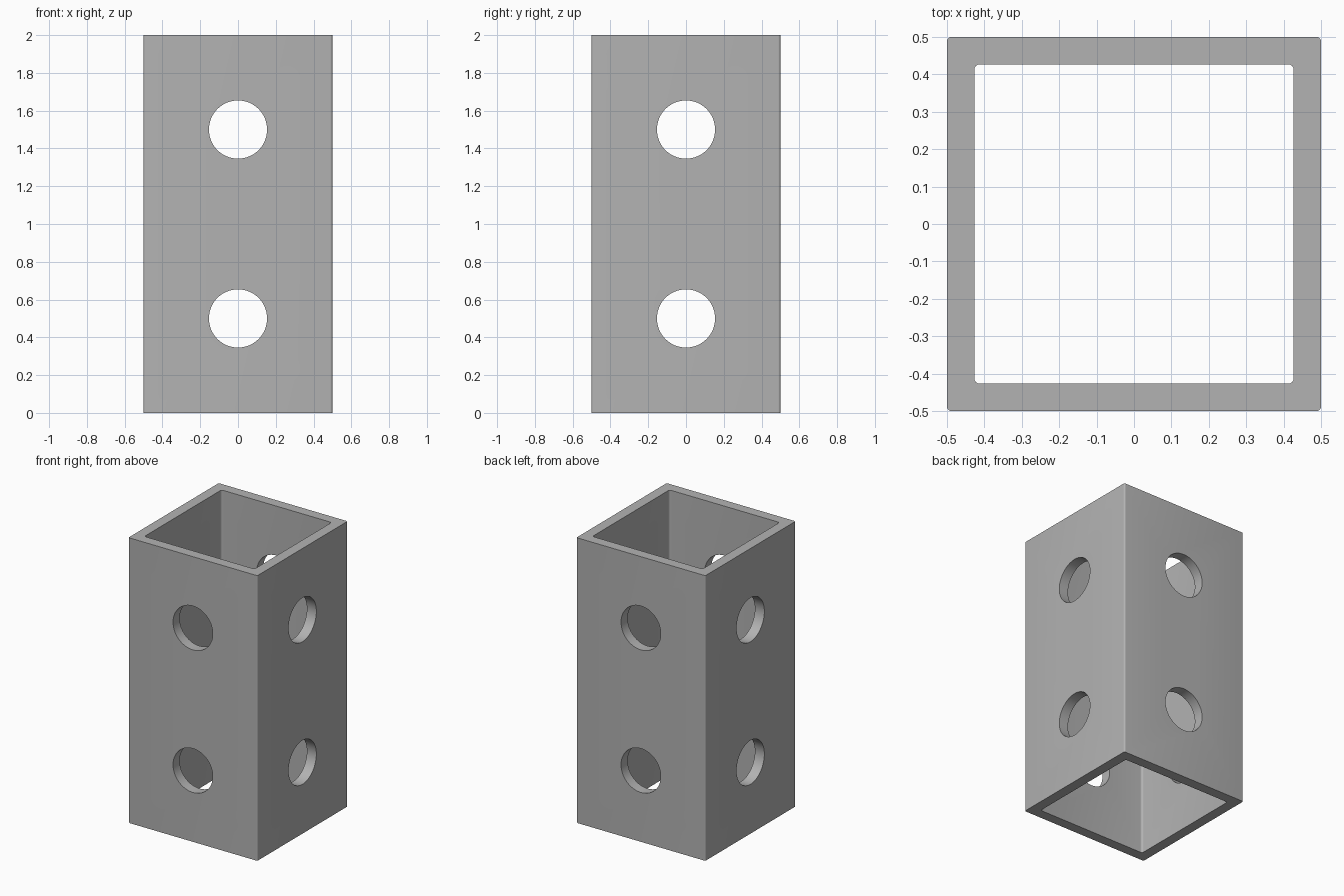
import bpy, bmesh
from math import sin, cos, pi

HEIGHT = 2.0
HOLE_RADIUS = 0.154
HOLE_HEIGHTS = (0.5, 1.5)
CORNER_STEPS = 5

if "Cube" in bpy.data.objects:
    bpy.data.objects.remove(bpy.data.objects["Cube"], do_unlink=True)

# Plain grey metal
grey = bpy.data.materials.new("grey metal")
grey.use_nodes = True
grey.diffuse_color = (0.45, 0.45, 0.45, 1)
grey.node_tree.nodes["Principled BSDF"].inputs["Base Color"].default_value = grey.diffuse_color


def rounded_square(bm, half, radius, z):
    """Closed loop of vertices around a square with rounded corners."""
    loop = []
    for corner in range(4):
        a0 = corner * pi / 2
        mid = a0 + pi / 4
        cx = (half - radius) * (1 if cos(mid) > 0 else -1)
        cy = (half - radius) * (1 if sin(mid) > 0 else -1)
        for i in range(CORNER_STEPS + 1):
            a = a0 + pi / 2 * i / CORNER_STEPS
            loop.append(bm.verts.new((cx + radius * cos(a), cy + radius * sin(a), z)))
    return loop


# Square tube: outer wall, top rim, inner wall, bottom rim
bm = bmesh.new()
loops = [rounded_square(bm, half, radius, z) for half, radius, z in (
    (0.5, 0.012, 0), (0.5, 0.012, HEIGHT), (0.427, 0.015, HEIGHT), (0.427, 0.015, 0))]
for k, lower in enumerate(loops):
    upper = loops[(k + 1) % len(loops)]
    for i in range(len(lower)):
        j = (i + 1) % len(lower)
        bm.faces.new((lower[i], lower[j], upper[j], upper[i]))
bmesh.ops.recalc_face_normals(bm, faces=bm.faces)
mesh = bpy.data.meshes.new("square_tube")
bm.to_mesh(mesh)
bm.free()
mesh.materials.append(grey)
tube = bpy.data.objects.new("square_tube", mesh)
bpy.context.collection.objects.link(tube)


def drill(z, rotation):
    """Cut one round hole straight through two opposite walls."""
    bpy.ops.mesh.primitive_cylinder_add(vertices=64, radius=HOLE_RADIUS, depth=1.4,
                                        location=(0, 0, z), rotation=rotation)
    cutter = bpy.context.object
    cutter.name = "hole_cutter"
    cutter.hide_render = True
    cutter.data.materials.append(grey)
    cut = tube.modifiers.new("hole", "BOOLEAN")
    cut.operation = "DIFFERENCE"
    cut.solver = "EXACT"
    cut.object = cutter
    bpy.context.view_layer.objects.active = tube
    bpy.ops.object.modifier_apply(modifier=cut.name)
    bpy.data.objects.remove(cutter, do_unlink=True)


# Two rows of holes through all four walls
for z in HOLE_HEIGHTS:
    drill(z, (pi / 2, 0, 0))
    drill(z, (0, pi / 2, 0))

# Smooth round edges, sharp rims
bpy.ops.object.select_all(action="DESELECT")
tube.select_set(True)
bpy.context.view_layer.objects.active = tube
bpy.ops.object.shade_smooth_by_angle(angle=pi / 6)
